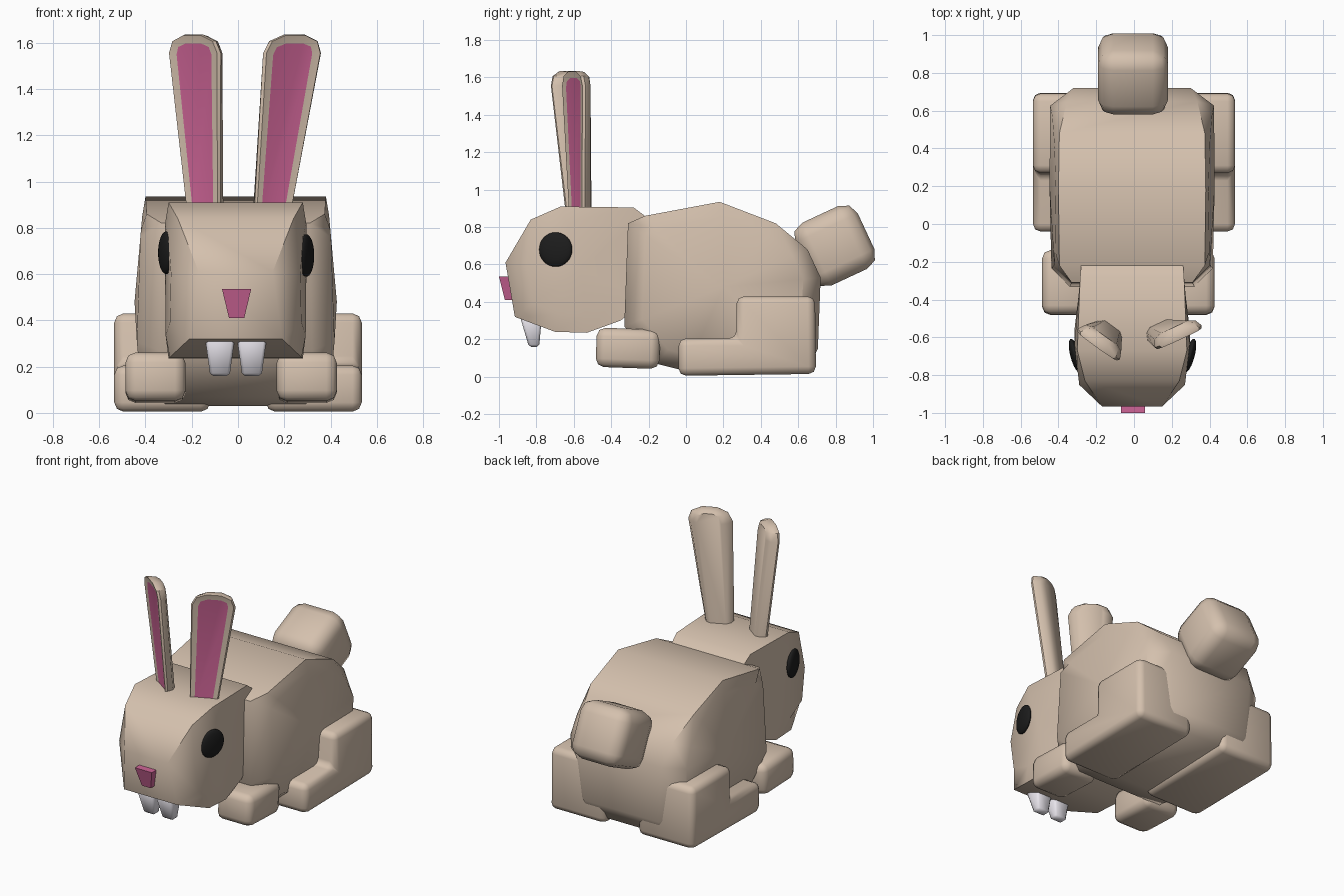
import bpy, bmesh, math
from mathutils import Vector, Matrix

if "Cube" in bpy.data.objects:
    bpy.data.objects.remove(bpy.data.objects["Cube"])


def mat(name, rgb):
    m = bpy.data.materials.new(name)
    m.diffuse_color = (*rgb, 1)
    m.use_nodes = True
    m.node_tree.nodes["Principled BSDF"].inputs["Base Color"].default_value = m.diffuse_color
    return m


FUR = mat("fur", (0.66, 0.53, 0.42))
PINK = mat("pink", (0.62, 0.13, 0.31))
BLACK = mat("black", (0.012, 0.012, 0.012))
WHITE = mat("tooth_white", (0.82, 0.79, 0.85))


def finish(name, bm, mats, angle=50):
    bmesh.ops.recalc_face_normals(bm, faces=bm.faces)
    me = bpy.data.meshes.new(name)
    bm.to_mesh(me)
    bm.free()
    ob = bpy.data.objects.new(name, me)
    bpy.context.collection.objects.link(ob)
    for m in mats:
        me.materials.append(m)
    bpy.ops.object.select_all(action='DESELECT')
    ob.select_set(True)
    bpy.context.view_layer.objects.active = ob
    bpy.ops.object.shade_smooth_by_angle(angle=math.radians(angle))
    return ob


def bridge(bm, a, b):
    n = len(a)
    for i in range(n):
        bm.faces.new((a[i], a[(i + 1) % n], b[(i + 1) % n], b[i]))


def pod(name, outline, center, scale, width, cx):
    """Side outline (y, z, half width), closed by swollen sides."""
    bm = bmesh.new()
    rims = []
    cy, cz = center
    for s in (-1, 1):
        rim = [bm.verts.new((cx + s * w, y, z)) for y, z, w in outline]
        side = []
        for y, z, w in outline:
            y2, z2 = cy + (y - cy) * scale, cz + (z - cz) * scale
            side.append(bm.verts.new((cx + s * width(y2, z2), y2, z2)))
        mid = bm.verts.new((cx + s * width(cy, cz), cy, cz))
        bridge(bm, rim, side)
        for i in range(len(side)):
            bm.faces.new((side[i], side[(i + 1) % len(side)], mid))
        rims.append(rim)
    bridge(bm, *rims)
    return finish(name, bm, [FUR])


def block(name, center, size, bevel, rot=None):
    bm = bmesh.new()
    bmesh.ops.create_cube(bm, size=1)
    bmesh.ops.scale(bm, vec=size, verts=bm.verts)
    bmesh.ops.bevel(bm, geom=bm.edges[:], offset=bevel, segments=2, profile=0.5, affect='EDGES')
    bm.transform(Matrix.Translation(center) @ (rot or Matrix()))
    return finish(name, bm, [FUR])


# Body
pod("body", [(-0.31, 0.82, 0.32), (-0.22, 0.86, 0.385), (0.18, 0.935, 0.39),
             (0.48, 0.82, 0.385), (0.65, 0.68, 0.345), (0.72, 0.53, 0.31),
             (0.705, 0.15, 0.28), (0.66, 0.05, 0.26), (0.0, 0.03, 0.30),
             (-0.16, 0.07, 0.32), (-0.33, 0.27, 0.33)],
    (0.2, 0.48), 0.82, lambda y, z: 0.44 - 0.09 * abs(z - 0.45), -0.01)

# Head
pod("head", [(-0.965, 0.61, 0.16), (-0.915, 0.32, 0.2), (-0.70, 0.24, 0.285),
             (-0.53, 0.235, 0.29), (-0.35, 0.30, 0.28), (-0.22, 0.40, 0.27),
             (-0.22, 0.86, 0.27), (-0.28, 0.905, 0.275), (-0.67, 0.91, 0.29),
             (-0.83, 0.84, 0.25)],
    (-0.56, 0.58), 0.72, lambda y, z: 0.31 - 0.12 * abs(y + 0.6), -0.01)

# Tail
block("tail", (-0.005, 0.795, 0.70), (0.37, 0.37, 0.37), 0.08,
      Matrix.Rotation(math.radians(25), 4, 'X'))

# Hind feet: L-shaped prisms
for s, side in ((-1, "left"), (1, "right")):
    bm = bmesh.new()
    prof = [(-0.04, 0.005), (0.695, 0.015), (0.69, 0.43), (0.27, 0.43), (0.27, 0.205), (-0.04, 0.205)]
    a, b = [[bm.verts.new((s * x, y, z)) for y, z in prof] for x in (0.12, 0.535)]
    bridge(bm, a, b)
    bm.faces.new(a)
    bm.faces.new(b)
    bmesh.ops.recalc_face_normals(bm, faces=bm.faces)
    bmesh.ops.bevel(bm, geom=bm.edges[:], offset=0.04, segments=2, profile=0.5, affect='EDGES')
    finish("hind_foot_" + side, bm, [FUR])

# Front paws
for x, side in ((-0.357, "left"), (0.297, "right")):
    block("front_paw_" + side, (x, -0.31, 0.152), (0.26, 0.34, 0.21), 0.045,
          Matrix.Rotation(math.radians(-2), 4, 'X'))

# Eyes: flattened balls turned along the cheeks
for s, z, side in ((-1, 0.692, "left"), (1, 0.68, "right")):
    bm = bmesh.new()
    bmesh.ops.create_uvsphere(bm, u_segments=32, v_segments=16, radius=0.092)
    bmesh.ops.scale(bm, vec=(0.28, 1, 1), verts=bm.verts)
    bm.transform(Matrix.Translation((-0.008 + s * 0.303, -0.697, z))
                 @ Matrix.Rotation(s * math.radians(-15), 4, 'Z'))
    finish("eye_" + side, bm, [BLACK], 60)


def taper(name, cx, top, bottom, m, bevel=0):
    """Tapered block; each end is (half width, front y, back y, z)."""
    bm = bmesh.new()
    a, b = [[bm.verts.new((cx + x, y, z)) for x, y in ((-w, f), (w, f), (w, k), (-w, k))]
            for w, f, k, z in (top, bottom)]
    bridge(bm, a, b)
    bm.faces.new(a)
    bm.faces.new(b)
    bmesh.ops.recalc_face_normals(bm, faces=bm.faces)
    if bevel:
        bmesh.ops.bevel(bm, geom=bm.edges[:], offset=bevel, segments=1, affect='EDGES')
    finish(name, bm, [m])


# Nose and teeth
taper("nose", -0.006, (0.063, -1.0, -0.9, 0.535), (0.033, -0.968, -0.88, 0.41), PINK)
for x, side in ((-0.078, "left"), (0.06, "right")):
    taper("tooth_" + side, x, (0.065, -0.89, -0.77, 0.33), (0.042, -0.84, -0.785, 0.16), WHITE, 0.012)


# Ears: tapered shells with a narrower back and a sunk pink inner face
def ear(name, base, tip, turn):
    bm = bmesh.new()
    base, tip = Vector(base), Vector(tip)
    r = Matrix.Rotation(math.radians(turn), 3, 'Z')
    u, v = r @ Vector((1, 0, 0)), r @ Vector((0, 1, 0))
    half = [(0.085, 0), (0.138, 0.90), (0.115, 0.965), (0.05, 1.0)]
    outline = half + [(-x, t) for x, t in reversed(half)]
    rings = [[bm.verts.new(base.lerp(tip, t if t < 0.95 else 0.95 + (t - 0.95) * k) + u * x * k + v * d)
              for x, t in outline] for d, k in ((-0.022, 0.93), (-0.008, 1.0), (0.03, 0.86), (0.05, 0.55))]
    for a, b in zip(rings, rings[1:]):
        bridge(bm, a, b)
    front = bm.faces.new(rings[0])
    bm.faces.new(rings[-1])
    bmesh.ops.recalc_face_normals(bm, faces=bm.faces)
    bmesh.ops.inset_region(bm, faces=[front], thickness=0.036, depth=-0.006)
    front.material_index = 1
    finish(name, bm, [FUR, PINK], 40)


ear("ear_left", (-0.14, -0.575, 0.84), (-0.186, -0.635, 1.635), -36)
ear("ear_right", (0.142, -0.57, 0.84), (0.240, -0.59, 1.635), 25)
